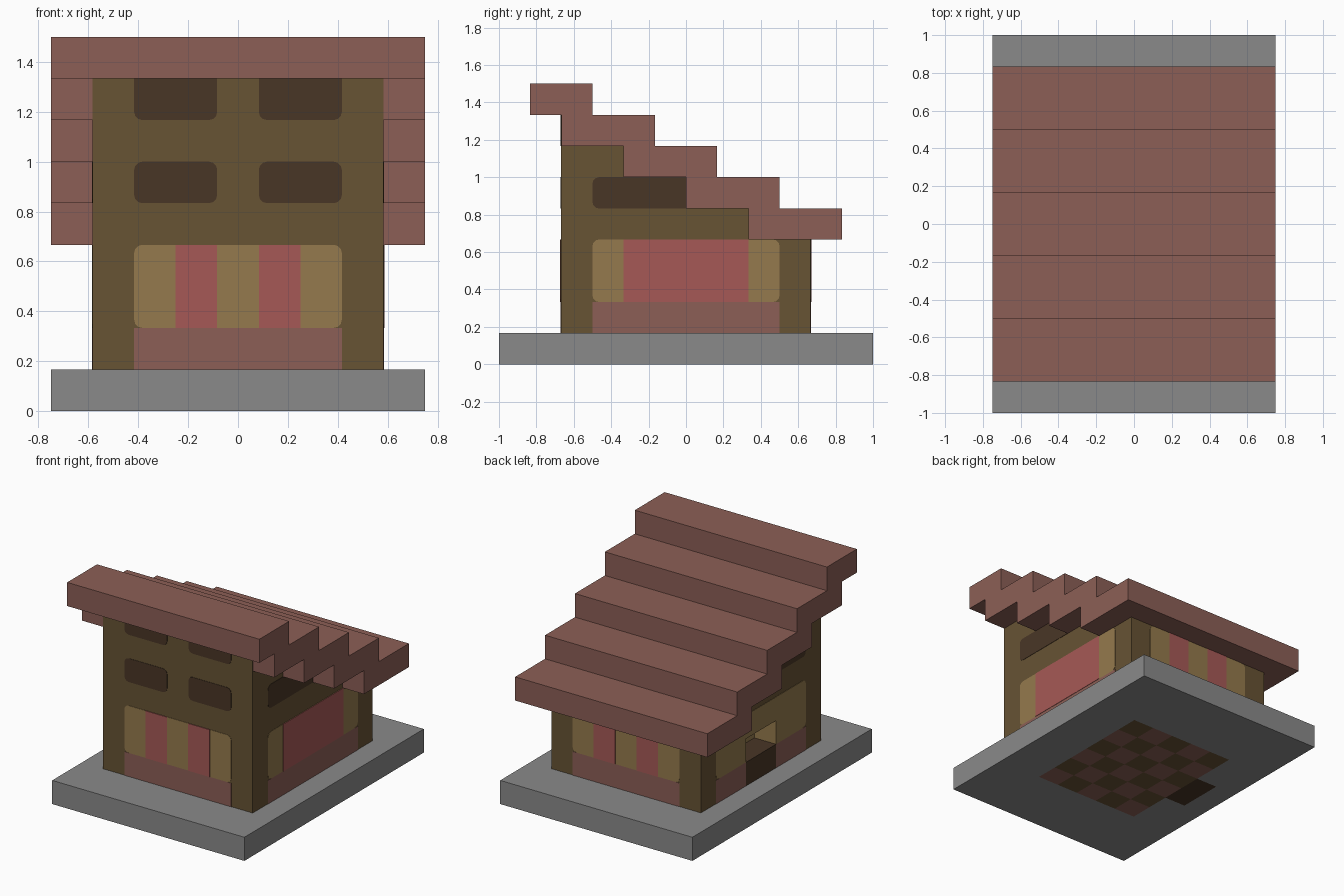
import bpy, bmesh, math
from mathutils import Vector

if "Cube" in bpy.data.objects:
    bpy.data.objects.remove(bpy.data.objects["Cube"], do_unlink=True)

U = 1 / 6  # one building block


def material(name, r, g, b):
    def linear(c):
        c /= 255
        return c / 12.92 if c < 0.04 else ((c + 0.055) / 1.055) ** 2.4
    m = bpy.data.materials.new(name)
    m.use_nodes = True
    colour = (linear(r), linear(g), linear(b), 1)
    m.diffuse_color = colour
    m.node_tree.nodes["Principled BSDF"].inputs["Base Color"].default_value = colour
    return m


stone = material("grey stone", 138, 138, 138)
brick = material("red brown brick", 140, 95, 86)
timber = material("brown timber", 103, 83, 52)
tan = material("tan plank", 149, 122, 77)
pink = material("pink cloth", 166, 89, 86)
dark = material("dark brown shutter", 73, 54, 38)


def finish(name, bm, *mats):
    bmesh.ops.recalc_face_normals(bm, faces=bm.faces)
    mesh = bpy.data.meshes.new(name)
    bm.to_mesh(mesh)
    bm.free()
    for m in mats:
        mesh.materials.append(m)
    ob = bpy.data.objects.new(name, mesh)
    bpy.context.collection.objects.link(ob)
    return ob


def prism(name, points, offset, *mats):
    """Extrude a closed outline along an offset; all lengths in blocks."""
    bm = bmesh.new()
    face = bm.faces.new([bm.verts.new(Vector(p) * U) for p in points])
    top = bmesh.ops.extrude_face_region(bm, geom=[face])["geom"]
    bmesh.ops.translate(bm, vec=Vector(offset) * U,
                        verts=[v for v in top if isinstance(v, bmesh.types.BMVert)])
    return finish(name, bm, *mats)


def side_profile(name, outline, half, *mats):
    return prism(name, [(-half, y, z) for y, z in outline], (2 * half, 0, 0), *mats)


# Wall frames: maps (along, height, outward) to a position in blocks
WALLS = {
    "front": lambda u, z, d: (u, -4.015 - d, z),
    "back": lambda u, z, d: (u, 4 + d, z),
    "left": lambda u, z, d: (3.5 + d, u, z),
    "right": lambda u, z, d: (-3.5 - d, u, z),
}


def panel(name, wall, u0, u1, z0, z1, mat, rounded="", depth=0.015):
    """Thin plate on a wall; rounded lists corners as a, b (low), c, d (high)."""
    place, r, outline = WALLS[wall], 0.2, []
    corners = [("a", u0, z0, 1, 1), ("b", u1, z0, -1, 1),
               ("c", u1, z1, -1, -1), ("d", u0, z1, 1, -1)]
    for k, (key, u, z, su, sz) in enumerate(corners):
        if key not in rounded:
            outline.append((u, z))
            continue
        for step in range(4):
            a = math.pi + math.pi / 2 * (k + step / 3)
            outline.append((u + r * (su + math.cos(a)), z + r * (sz + math.sin(a))))
    offset = Vector(place(0, 0, depth)) - Vector(place(0, 0, 0))
    return prism(f"{wall}_{name}", [place(u, z, 0) for u, z in outline], offset, mat)


# Stone base, with the tiled floor showing on its underside
bm = bmesh.new()
bmesh.ops.create_cube(bm, size=1)
for v in bm.verts:
    v.co = Vector((v.co.x * 9, v.co.y * 12, v.co.z + 0.5)) * U


def cut_blocks(axis, values):
    for c in values:
        bottom = [f for f in bm.faces if f.normal.z < -0.9]
        geom = bottom + list({e for f in bottom for e in f.edges} | {v for f in bottom for v in f.verts})
        co, no = Vector((0, 0, 0)), Vector((0, 0, 0))
        co[axis], no[axis] = c * U, 1
        bmesh.ops.bisect_plane(bm, geom=geom, plane_co=co, plane_no=no)


bm.normal_update()
cut_blocks(0, [i - 3.5 for i in range(8)])
cut_blocks(1, range(-3, 4))
for f in bm.faces:
    c = f.calc_center_median() / U
    if f.normal.z > -0.9:
        continue
    if abs(c.x) < 2.5 and abs(c.y) < 3:
        f.material_index = 1 + (round(c.x) + math.floor(c.y)) % 2
    elif -3.5 < c.x < -2.5 and abs(c.y) < 1:
        f.material_index = 3
finish("stone_base", bm, stone, timber, brick, dark)

# Stepped roof
outline = []
for i in range(5):
    outline += [(2 * i - 5, 9 - i), (2 * i - 3, 9 - i)]
outline.append((5, 4))
for i in range(4, 0, -1):
    outline += [(2 * i - 6, 8 - i), (2 * i - 6, 9 - i)]
outline.append((-5, 8))
side_profile("stepped_roof", outline, 4.5, brick)

# Timber walls, stepped to fit under the roof
outline = [(-4.015, 1), (4, 1), (4, 4), (2, 4), (2, 5), (0, 5), (0, 6),
           (-2, 6), (-2, 7), (-3, 7), (-3, 8), (-4.015, 8)]
walls = side_profile("timber_walls", outline, 3.5, timber, tan, dark)

# Opening above the half door
cutter = prism("door_cutter", [(-4, -1, 2), (-4, 1, 2), (-4, 1, 3), (-4, -1, 3)], (1.5, 0, 0))
cutter.hide_render = True
mod = walls.modifiers.new("door opening", "BOOLEAN")
mod.operation, mod.solver, mod.object = "DIFFERENCE", "EXACT", cutter
bpy.context.view_layer.objects.active = walls
bpy.ops.object.modifier_apply(modifier=mod.name)
bpy.data.objects.remove(cutter, do_unlink=True)
for p in walls.data.polygons:
    c = p.center / U
    inside = -3.49 < c.x < -2.4 and abs(c.y) < 1.01 and 1.9 < c.z < 3.1
    p.material_index = (2 if p.normal.z > 0.5 else 1) if inside else 0

# Front and back: brick sill, planks and cloth strips
for wall in ("front", "back"):
    panel("brick_sill", wall, -2.5, 2.5, 1, 2, brick)
    panel("planks", wall, -2.5, 2.5, 2, 4, tan, "abcd")
    for side, u in (("left", 0.5), ("right", -1.5)):
        panel(f"cloth_{side}", wall, u, u + 1, 2, 4, pink, depth=0.03)

# Front shutters
for side, u in (("left", 0.5), ("right", -2.5)):
    panel(f"lower_shutter_{side}", "front", u, u + 2, 5, 6, dark, "abcd")
    panel(f"upper_shutter_{side}", "front", u, u + 2, 7, 8, dark, "ab")

# Side shutters
for wall in ("left", "right"):
    panel("shutter", wall, -3, 0, 5, 6, dark, "ad")

# Left side: sill, planks and wide cloth
panel("brick_sill", "left", -3, 3, 1, 2, brick)
panel("planks", "left", -3, 3, 2, 4, tan, "abcd")
panel("cloth", "left", -2, 2, 2, 4, pink, depth=0.03)

# Right side: planks around the half door
for end, u, corners in (("front", -3, "ad"), ("back", 1, "bc")):
    panel(f"brick_sill_{end}", "right", u, u + 2, 1, 2, brick)
    panel(f"planks_{end}", "right", u, u + 2, 2, 4, tan, corners)
panel("planks_over_door", "right", -1, 1, 3, 4, tan)
panel("half_door", "right", -1, 1, 1, 2, dark)
